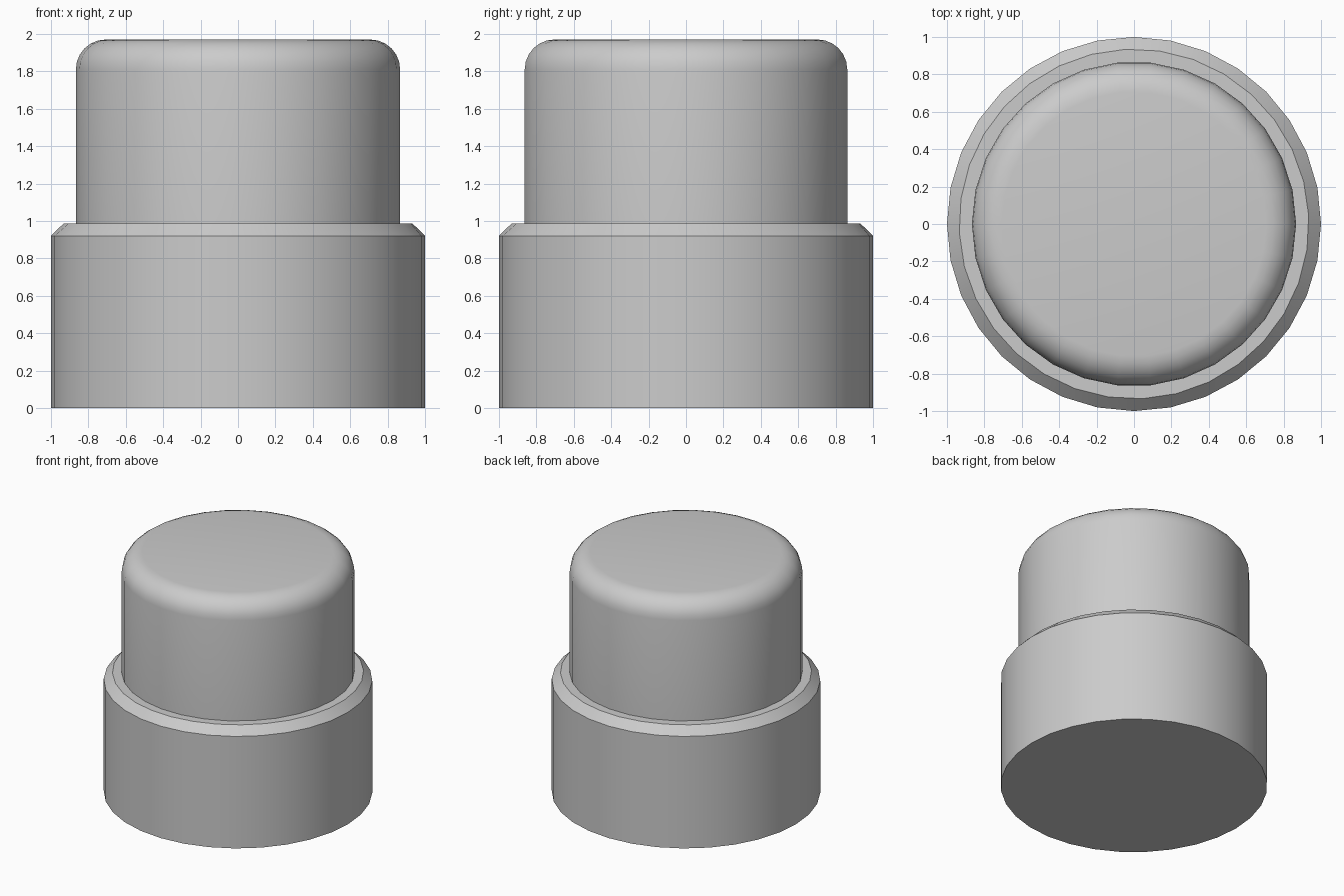
import bpy
import bmesh
from math import sin, cos, pi, radians

cube = bpy.data.objects.get("Cube")
if cube:
    bpy.data.objects.remove(cube, do_unlink=True)

grey = bpy.data.materials.new("plain_grey")
grey.use_nodes = True
colour = (0.6, 0.6, 0.6, 1)
grey.diffuse_color = colour
grey.node_tree.nodes["Principled BSDF"].inputs["Base Color"].default_value = colour


def turned_part(name, profile, sides):
    """Closed solid from rings of (radius, height, twist)."""
    bm = bmesh.new()
    rings = []
    for radius, z, twist in profile:
        angles = [2 * pi * i / sides + twist for i in range(sides)]
        rings.append([bm.verts.new((radius * cos(a), radius * sin(a), z)) for a in angles])
    for low, high in zip(rings, rings[1:]):
        for i in range(sides):
            j = (i + 1) % sides
            bm.faces.new((low[i], low[j], high[j], high[i]))
    bm.faces.new(rings[0][::-1])
    bm.faces.new(rings[-1])
    mesh = bpy.data.meshes.new(name)
    bm.to_mesh(mesh)
    bm.free()
    mesh.materials.append(grey)
    obj = bpy.data.objects.new(name, mesh)
    bpy.context.collection.objects.link(obj)
    bpy.ops.object.select_all(action="DESELECT")
    obj.select_set(True)
    bpy.context.view_layer.objects.active = obj
    bpy.ops.object.shade_smooth_by_angle(angle=radians(30))
    return obj


# Wide base with a chamfered rim
turned_part("base", [(1, 0, 0), (1, 0.92, 0), (0.935, 0.985, radians(2.8))], 32)

# Narrower upper cylinder with a rounded top edge
radius, top, fillet, steps = 0.867, 1.97, 0.16, 6
profile = [(radius, 0.985, 0)]
for k in range(steps + 1):
    a = pi / 2 * k / steps
    profile.append((radius - fillet + fillet * cos(a), top - fillet + fillet * sin(a), 0))
turned_part("upper_cap", profile, 30)
